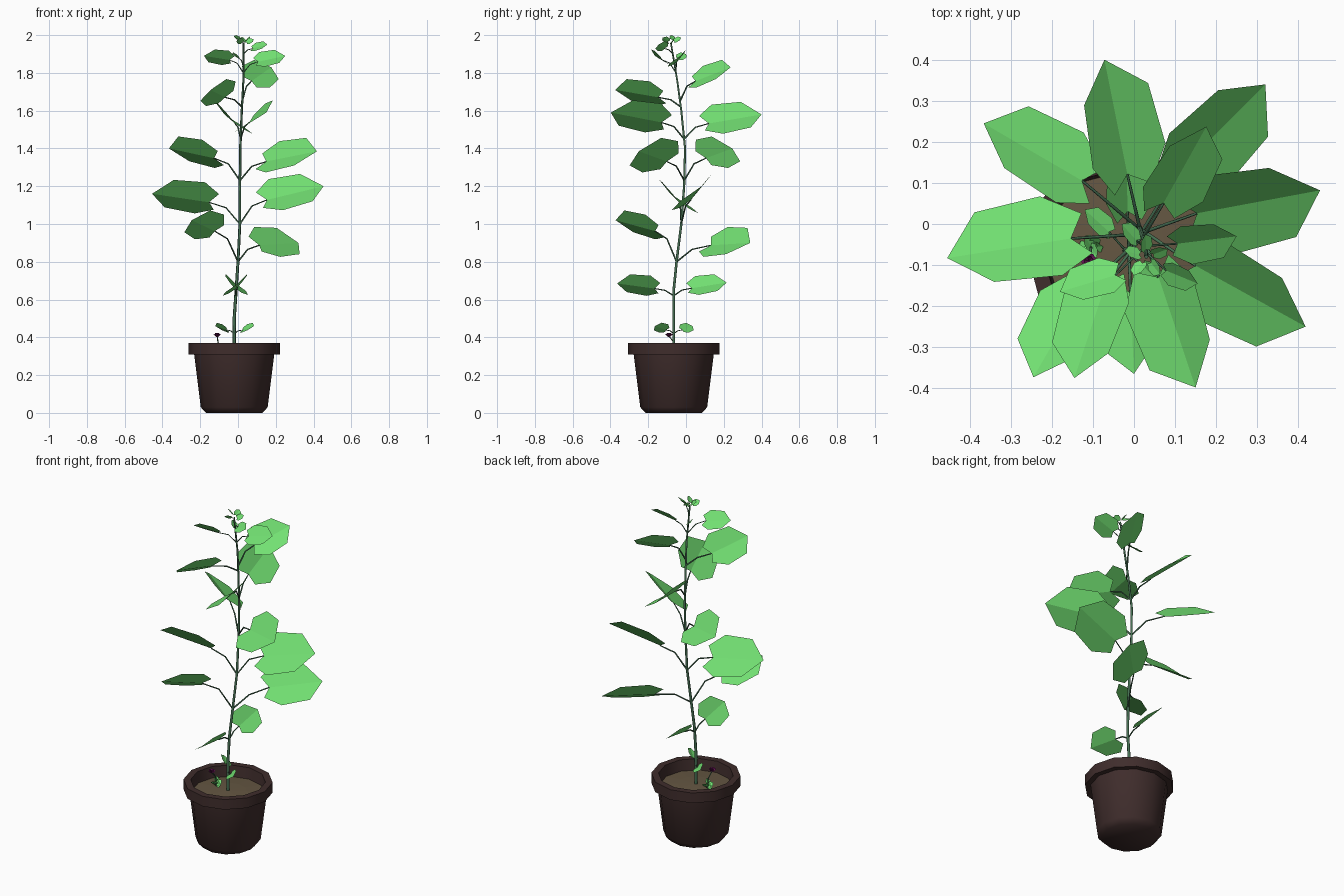
import bpy, bmesh, math
from mathutils import Vector as V

if "Cube" in bpy.data.objects:
    bpy.data.objects.remove(bpy.data.objects["Cube"])


def material(name, rgb):
    m = bpy.data.materials.new(name)
    m.diffuse_color = (*rgb, 1)
    m.use_nodes = True
    m.node_tree.nodes["Principled BSDF"].inputs["Base Color"].default_value = m.diffuse_color
    return m


GREEN = material("leaf_green", (0.17, 0.75, 0.17))
STEM = material("stem_green", (0.06, 0.16, 0.085))
CLAY = material("dark_clay", (0.05, 0.026, 0.025))
SOIL = material("soil_brown", (0.13, 0.095, 0.055))
PURPLE = material("petal_purple", (0.2, 0.01, 0.14))


def add_mesh(name, verts, faces, mat):
    me = bpy.data.meshes.new(name)
    me.from_pydata([tuple(v) for v in verts], [], faces)
    me.materials.append(mat)
    ob = bpy.data.objects.new(name, me)
    bpy.context.collection.objects.link(ob)
    return ob


def lathe(name, profile, cx, cy, sides, mat):
    verts, faces, n = [], [], len(profile)
    for i in range(sides):
        a = 2 * math.pi * i / sides
        verts += [(cx + r * math.cos(a), cy + r * math.sin(a), z) for r, z in profile]
    for i in range(sides):
        p, q = i * n, (i + 1) % sides * n
        faces += [(p + j, q + j, q + j + 1, p + j + 1) for j in range(n - 1)]
    ob = add_mesh(name, verts, faces, mat)
    bm = bmesh.new()
    bm.from_mesh(ob.data)
    bmesh.ops.remove_doubles(bm, verts=bm.verts, dist=1e-5)
    bmesh.ops.dissolve_degenerate(bm, edges=bm.edges, dist=1e-6)
    bmesh.ops.recalc_face_normals(bm, faces=bm.faces)
    bm.to_mesh(ob.data)
    bm.free()
    return ob


def tube(name, pts, r0, r1, mat, res=1):
    cu = bpy.data.curves.new(name, "CURVE")
    cu.dimensions = "3D"
    cu.bevel_depth = 1.0
    cu.bevel_resolution = res
    cu.use_fill_caps = True
    sp = cu.splines.new("POLY")
    sp.points.add(len(pts) - 1)
    for i, p in enumerate(pts):
        sp.points[i].co = (*p, 1)
        sp.points[i].radius = r0 + (r1 - r0) * i / (len(pts) - 1)
    cu.materials.append(mat)
    ob = bpy.data.objects.new(name, cu)
    bpy.context.collection.objects.link(ob)
    return ob


# faceted leaf: fan around the base, left side rolled upwards, cupped along the rib
def leaf(name, base, tip, width=0.42, roll=40, mat=GREEN):
    base, tip = V(base), V(tip)
    axis = tip - base
    length = axis.length
    u = axis.normalized()
    side = V((0, 0, 1)).cross(u).normalized()
    up = u.cross(side)
    a = math.radians(roll)
    s, n = side * math.cos(a) + up * math.sin(a), up * math.cos(a) - side * math.sin(a)
    outline = [(-0.13, 0.5), (0.16, 1.0), (0.7, 0.88)]
    half = [(t, w * width, w * 0.07) for t, w in outline]
    ring = half + [(1, 0, 0)] + [(t, -w, h) for t, w, h in reversed(half)]
    verts = [base] + [base + (u * t + s * w + n * h) * length for t, w, h in ring]
    faces = [(0, i + 1, i) for i in range(1, len(ring))]
    return add_mesh(name, verts, faces, mat)


# pot, rim and soil
PX, PY = -0.02, -0.065
pot = lathe("pot", [(0, 0), (0.15, 0), (0.177, 0.03), (0.212, 0.31), (0.242, 0.31),
                    (0.242, 0.37), (0.203, 0.37), (0.195, 0.30)], PX, PY, 12, CLAY)
lathe("soil", [(0, 0.315), (0.1, 0.312), (0.198, 0.305)], PX, PY, 12, SOIL)
bpy.context.view_layer.objects.active = pot
pot.select_set(True)
bpy.ops.object.shade_smooth_by_angle(angle=math.radians(60))

# main stem
PATH = [(-0.02, -0.065, 0.30), (-0.02, -0.065, 0.5), (-0.01, -0.065, 0.65), (0.0, -0.05, 0.8),
        (0.01, -0.025, 1.0), (0.01, -0.01, 1.2), (0.012, -0.005, 1.4), (0.02, -0.025, 1.6),
        (0.028, -0.045, 1.75), (0.03, -0.08, 1.96)]
tube("main_stem", PATH, 0.009, 0.005, STEM)


def on_stem(z):
    for p, q in zip(PATH, PATH[1:]):
        if p[2] <= z <= q[2]:
            return V(p).lerp(V(q), (z - p[2]) / (q[2] - p[2]))


# leaf pairs: node height, leaf base, leaf tip
LEAVES = [
    (0.42, (-0.055, -0.025, 0.445), (-0.12, 0.035, 0.46)),
    (0.42, (0.02, -0.10, 0.445), (0.085, -0.165, 0.46)),
    (0.62, (-0.015, 0.01, 0.675), (-0.02, 0.215, 0.69)),
    (0.62, (-0.01, -0.145, 0.675), (0.0, -0.365, 0.685)),
    (0.80, (-0.11, -0.14, 0.98), (-0.245, -0.373, 1.02)),
    (0.80, (0.09, 0.11, 0.915), (0.32, 0.34, 0.90)),
    (1.00, (0.12, 0.02, 1.15), (0.453, 0.082, 1.20)),
    (1.00, (-0.12, -0.03, 1.14), (-0.455, -0.083, 1.16)),
    (1.23, (0.12, -0.085, 1.355), (0.418, -0.25, 1.385)),
    (1.23, (-0.10, 0.09, 1.37), (-0.366, 0.245, 1.40)),
    (1.45, (-0.01, 0.09, 1.555), (-0.072, 0.40, 1.58)),
    (1.45, (0.05, -0.10, 1.56), (0.15, -0.398, 1.59)),
    (1.62, (-0.06, -0.12, 1.69), (-0.145, -0.375, 1.71)),
    (1.65, (0.06, 0.03, 1.77), (0.176, 0.237, 1.83)),
    (1.80, (0.09, -0.05, 1.87), (0.25, -0.03, 1.89)),
    (1.80, (-0.03, -0.12, 1.88), (-0.18, -0.165, 1.89)),
    (1.90, (0.07, -0.11, 1.935), (0.155, -0.145, 1.95)),
    (1.83, (0.01, -0.045, 1.88), (-0.03, 0.0, 1.90)),
]
for i, (z, b, t) in enumerate(LEAVES):
    b, t = V(b), V(t)
    size = (t - b).length
    b = b.lerp(t, 0.1) - V((0, 0, 0.08 * size))   # rib starts low, inside the notch
    leaf(f"leaf_{i + 1}", b, t)
    a = on_stem(z)
    knee = V((a.x + (b.x - a.x) * 0.45, a.y + (b.y - a.y) * 0.45, a.z + (b.z - a.z) * 0.75))
    r = 0.0045 if 0.5 < z < 1.7 else 0.003
    tube(f"leaf_stalk_{i + 1}", [a, knee, b], r, r * 0.7, STEM)

# young leaves at the growing tip
for i in range(5):
    a = math.radians(20 + 72 * i)
    d = V((math.cos(a), math.sin(a), 0.25))
    c = V((0.03, -0.08, 1.955 + 0.008 * (i % 3)))
    leaf(f"tip_leaf_{i + 1}", c + d * 0.018, c + d * 0.055 + V((0, 0, 0.01)), 0.45)

# small purple-flowered weed in the soil
W = V((-0.105, -0.055, 0.31))
HEAD = V((-0.11, -0.09, 0.405))
tube("weed_stem", [W, W + V((0, -0.005, 0.06)), HEAD], 0.004, 0.003, STEM)
for i in range(6):
    a = math.radians(60 * i)
    d = V((math.cos(a), math.sin(a), 0.6))
    lift = V((0, 0, 0.015 * (i % 3)))
    leaf(f"weed_leaf_{i + 1}", W + lift, W + d * 0.03 + lift, 0.5)
    leaf(f"weed_petal_{i + 1}", HEAD, HEAD + d * 0.02, 0.5, 10, PURPLE)
    leaf(f"weed_inner_petal_{i + 1}", HEAD, HEAD + d * 0.012 + V((0, 0, 0.012)), 0.5, 10, PURPLE)
